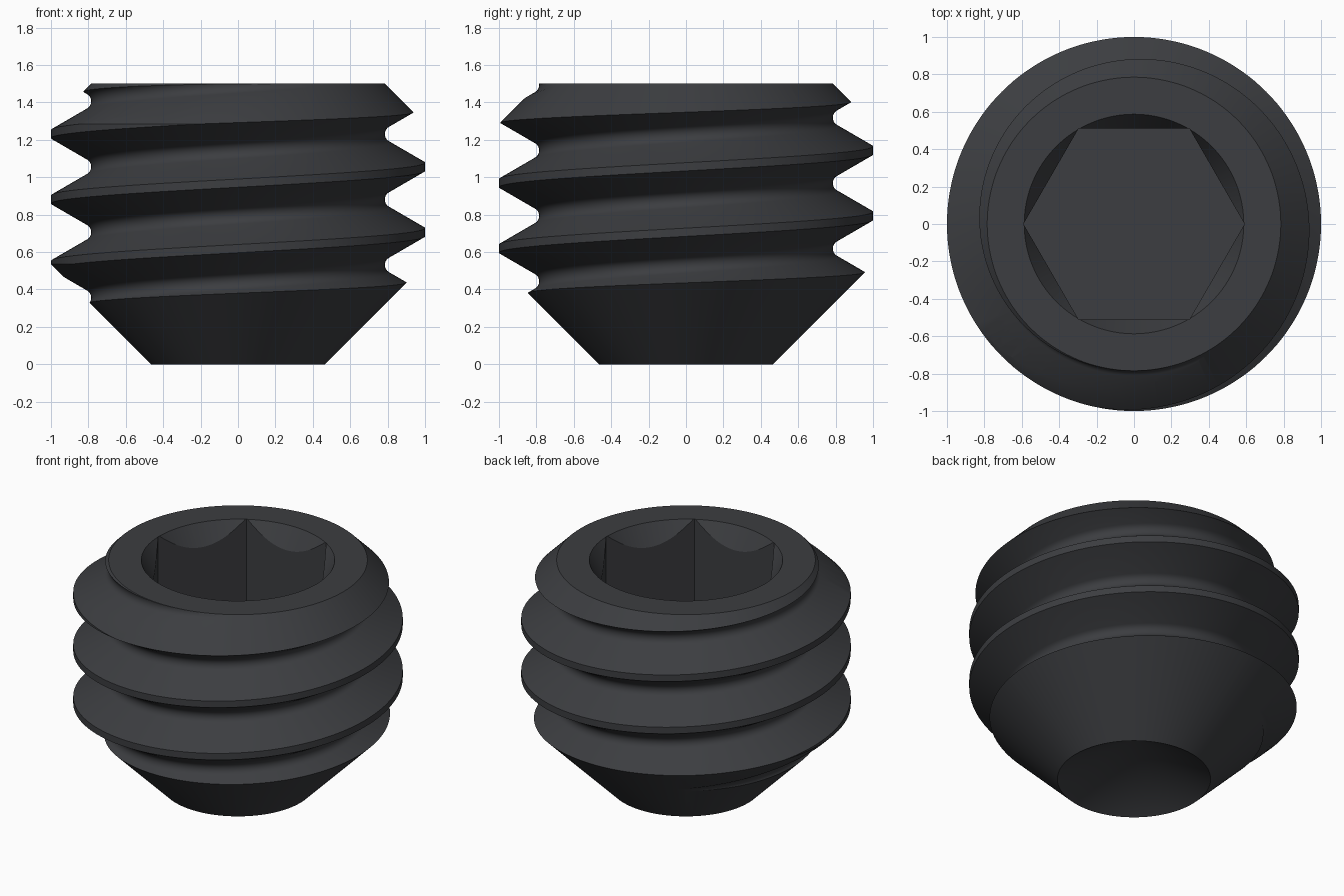
import bpy, bmesh, math
from mathutils import Vector

if "Cube" in bpy.data.objects:
    bpy.data.objects.remove(bpy.data.objects["Cube"])

PITCH, ROOT, N = 0.35, 0.785, 144


def finish(bm, name):
    bmesh.ops.recalc_face_normals(bm, faces=bm.faces[:])
    me = bpy.data.meshes.new(name)
    bm.to_mesh(me)
    bm.free()
    ob = bpy.data.objects.new(name, me)
    bpy.context.collection.objects.link(ob)
    return ob


def lathe(name, profile, sides, turn=0.0):
    """Closed solid of revolution; profile starts and ends on the axis."""
    bm = bmesh.new()
    rings = []
    for r, z in profile:
        if r == 0:
            rings.append([bm.verts.new((0, 0, z))] * sides)
        else:
            rings.append([bm.verts.new((r * math.cos(turn + math.tau * j / sides),
                                        r * math.sin(turn + math.tau * j / sides), z))
                          for j in range(sides)])
    for a, b in zip(rings, rings[1:]):
        for j in range(sides):
            k = (j + 1) % sides
            bm.faces.new(list(dict.fromkeys((a[j], a[k], b[k], b[j]))))
    return finish(bm, name)


def helical_body(name):
    """Continuous thread surface, longer than the screw, closed by fans."""
    half, rad = 0.022, 0.05
    prof = [(-half, 1.0), (half, 1.0)]
    for i in range(9):
        a = math.radians(-60 + 15 * i)
        prof.append((PITCH / 2 + rad * math.sin(a), ROOT + rad * (1 - math.cos(a))))
    p, turns = len(prof), 7
    z0 = 0.706 - 4 * PITCH
    bm = bmesh.new()
    cols = []
    for j in range(N):
        t = math.tau * j / N
        col = []
        for i in range((turns + (j == 0)) * p + 1):
            dz, r = prof[i % p]
            col.append(bm.verts.new((r * math.cos(t), r * math.sin(t),
                                     z0 + PITCH * (j / N + i // p) + dz)))
        cols.append(col)
    for j in range(N):
        a = cols[j]
        b = cols[j + 1] if j < N - 1 else cols[0][p:]
        for i in range(turns * p):
            bm.faces.new((a[i], b[i], b[i + 1], a[i + 1]))
    low, high = bm.verts.new((0, 0, -1)), bm.verts.new((0, 0, 2.4))
    for e in [e for e in bm.edges if e.is_boundary]:
        mid = (e.verts[0].co + e.verts[1].co) / 2
        bm.faces.new((e.verts[0], e.verts[1], low if mid.z < 0.7 else high))
    return finish(bm, name)


def boolean(ob, cutter, op):
    m = ob.modifiers.new(op, 'BOOLEAN')
    m.operation, m.solver, m.object = op, 'EXACT', cutter
    bpy.context.view_layer.objects.active = ob
    bpy.ops.object.modifier_apply(modifier=m.name)
    bpy.data.objects.remove(cutter)


# Threaded body trimmed by 45-degree ends, with a conical cup in the point
screw = helical_body("set_screw")
boolean(screw, lathe("envelope", [(0, 0.268), (0.465, 0), (1.375, 0.91),
                                  (ROOT, 1.5), (0, 1.5)], N), 'INTERSECT')

# Hex socket and its countersink
boolean(screw, lathe("hex_cutter", [(0, 0.75), (0.591, 0.75), (0.591, 1.7), (0, 1.7)], 6),
        'DIFFERENCE')
slope = math.tan(math.radians(30))
boolean(screw, lathe("countersink_cutter",
                     [(0, 1.3), (0.587 - 0.2 * slope, 1.3),
                      (0.587 + 0.1 * slope, 1.6), (0, 1.6)], N), 'DIFFERENCE')

# Dark finish and smooth shading
mat = bpy.data.materials.new("black_oxide")
mat.diffuse_color = (0.045, 0.047, 0.052, 1)
mat.use_nodes = True
mat.node_tree.nodes["Principled BSDF"].inputs["Base Color"].default_value = mat.diffuse_color
screw.data.materials.clear()
screw.data.materials.append(mat)
bpy.ops.object.select_all(action='DESELECT')
screw.select_set(True)
bpy.context.view_layer.objects.active = screw
bpy.ops.object.shade_smooth_by_angle(angle=math.radians(25))
